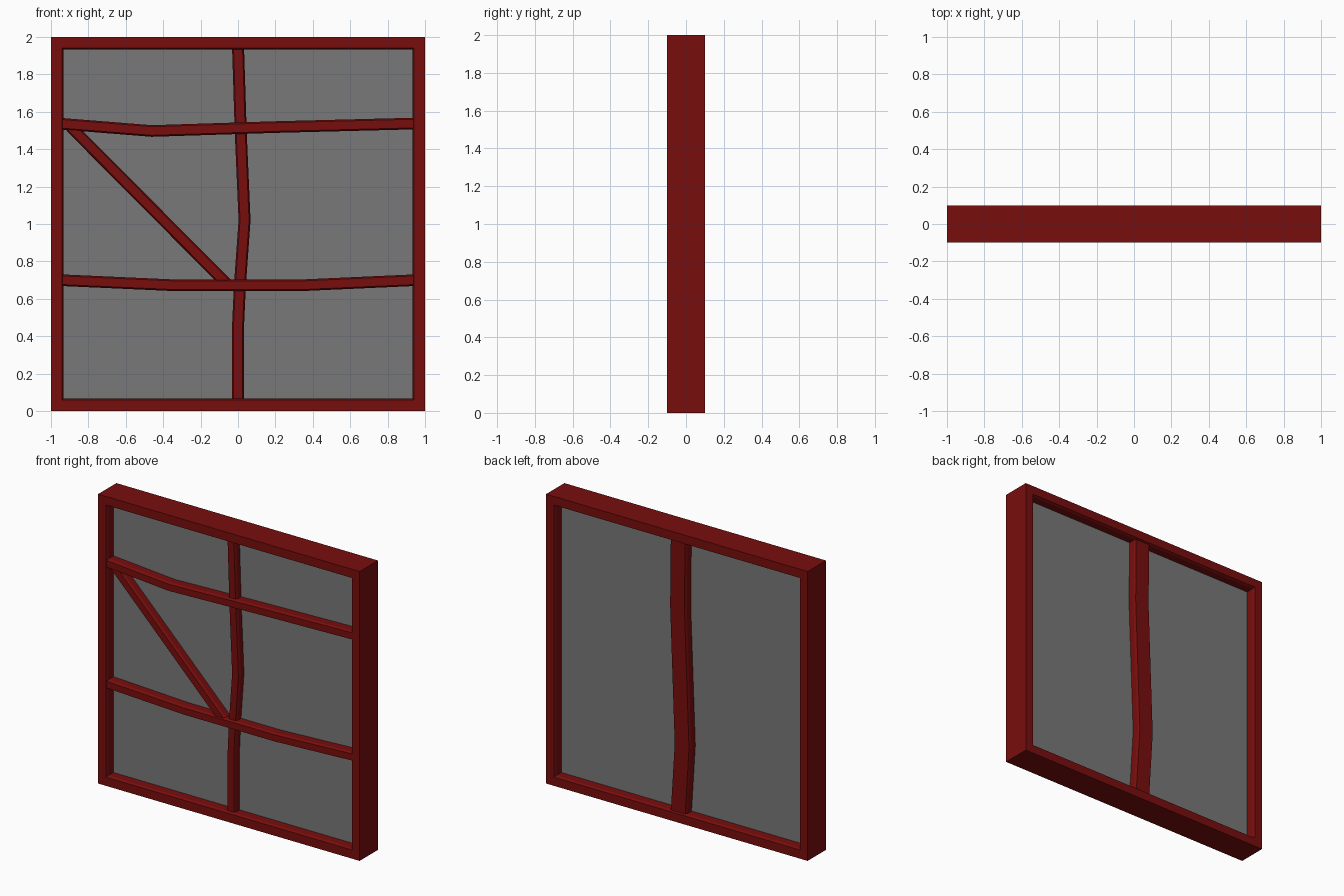
import bpy
import bmesh
from mathutils import Vector

cube = bpy.data.objects.get("Cube")
if cube:
    bpy.data.objects.remove(cube, do_unlink=True)


def make_material(name, color):
    mat = bpy.data.materials.new(name)
    mat.use_nodes = True
    mat.diffuse_color = color
    bsdf = next(n for n in mat.node_tree.nodes if n.type == 'BSDF_PRINCIPLED')
    bsdf.inputs["Base Color"].default_value = color
    return mat


red = make_material("dark_red", (0.19, 0.004, 0.004, 1))
grey = make_material("panel_grey", (0.19, 0.19, 0.19, 1))


def loft(name, rings, mat, close_rings=False):
    """Join equal closed rings of points with quads; cap the ends or wrap round."""
    bm = bmesh.new()
    loops = [[bm.verts.new(p) for p in ring] for ring in rings]
    pairs = list(zip(loops, loops[1:]))
    if close_rings:
        pairs.append((loops[-1], loops[0]))
    else:
        bm.faces.new(loops[0])
        bm.faces.new(loops[-1])
    for a, b in pairs:
        for i in range(len(a)):
            j = (i + 1) % len(a)
            bm.faces.new((a[i], a[j], b[j], b[i]))
    bmesh.ops.recalc_face_normals(bm, faces=bm.faces)
    mesh = bpy.data.meshes.new(name)
    bm.to_mesh(mesh)
    bm.free()
    mesh.materials.append(mat)
    obj = bpy.data.objects.new(name, mesh)
    bpy.context.collection.objects.link(obj)
    return obj


def rectangle(inset, y):
    s = 1 - inset
    return [(x * s, y, 1 + z * s) for x, z in ((-1, -1), (1, -1), (1, 1), (-1, 1))]


def beam(name, path, width, base_y, face_y, chamfer=0.008):
    """Chamfered bar following a bent path of (x, z) points."""
    pts = [Vector(p) for p in path]
    out = 1 if face_y > base_y else -1
    half = width / 2
    section = [(-half, base_y), (-half, face_y - out * 0.015), (chamfer - half, face_y),
               (half - chamfer, face_y), (half, face_y - out * 0.015), (half, base_y)]
    rings = []
    for i, p in enumerate(pts):
        before = (p - pts[i - 1]).normalized() if i else Vector((0, 0))
        after = (pts[i + 1] - p).normalized() if i + 1 < len(pts) else Vector((0, 0))
        along = (before + after).normalized()
        side = Vector((-along.y, along.x))
        rings.append([(p.x + side.x * s, y, p.y + side.y * s) for s, y in section])
    return loft(name, rings, red)


# Outer frame with chamfered inner edges
profile = [(0, -0.1), (0.06, -0.1), (0.068, -0.085),
           (0.068, 0.085), (0.06, 0.1), (0, 0.1)]
loft("outer_frame", [rectangle(i, y) for i, y in profile], red, close_rings=True)

# Infill panel
loft("infill_panel", [rectangle(0.05, -0.03), rectangle(0.05, 0.03)], grey)

# Front beams
beam("upper_rail", [(-0.95, 1.536), (-0.46, 1.497), (0.2, 1.518), (0.95, 1.537)],
     0.062, -0.02, -0.097)
beam("lower_rail", [(-0.95, 0.70), (-0.35, 0.673), (0.35, 0.673), (0.95, 0.70)],
     0.062, -0.02, -0.097)
beam("front_post", [(0, 0.05), (0, 0.45), (0.01, 0.67), (0.035, 1.02), (0.015, 1.48), (0, 1.95)],
     0.064, -0.02, -0.08)
beam("diagonal_brace", [(-0.895, 1.52), (-0.06, 0.68)], 0.062, -0.02, -0.088)

# Wide post on the back
beam("back_post", [(0, 0.05), (-0.03, 0.53), (0.005, 1.48), (0, 1.95)],
     0.125, 0.02, 0.088)
